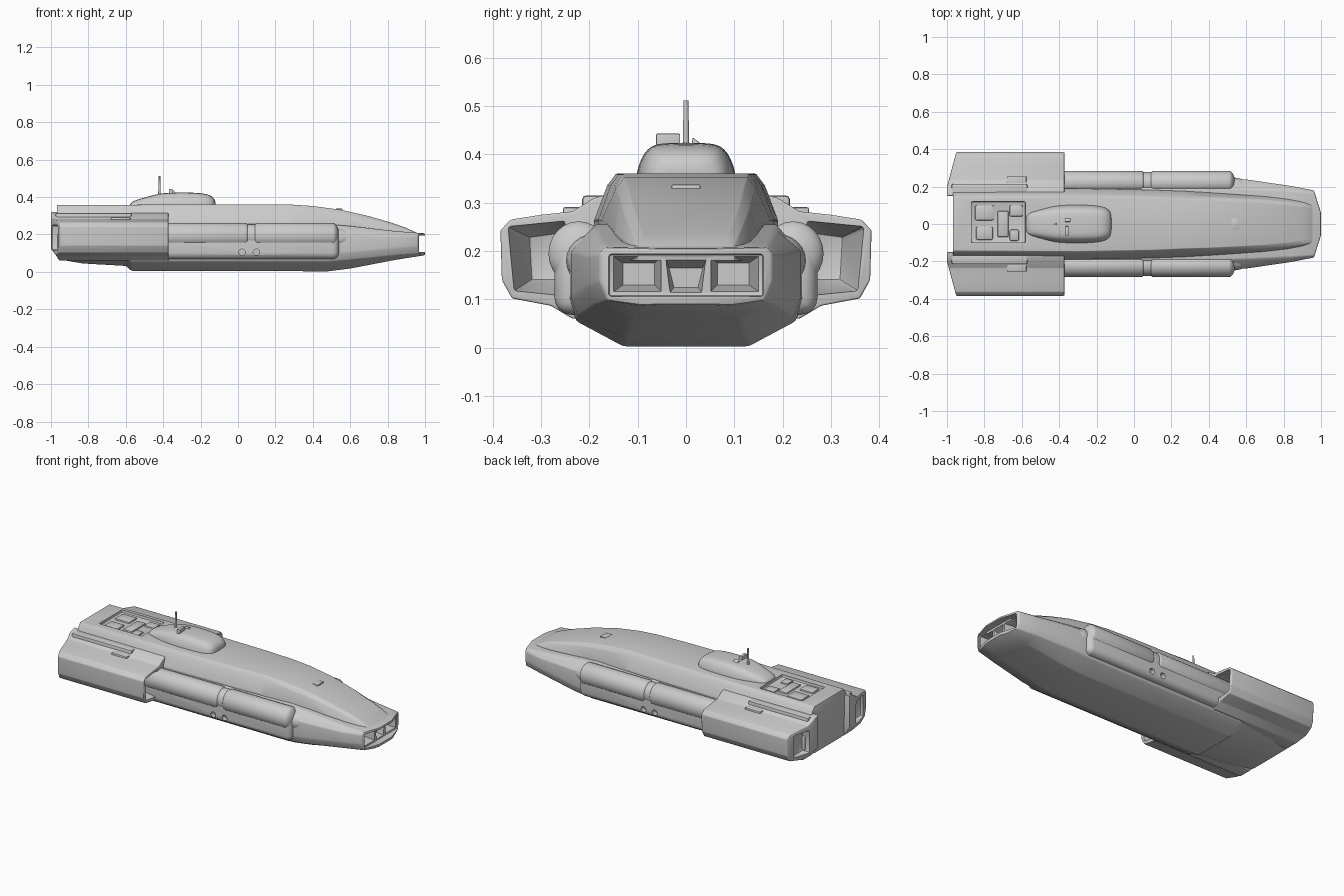
import bpy, bmesh, math
from mathutils import Matrix, Vector

if "Cube" in bpy.data.objects:
    bpy.data.objects.remove(bpy.data.objects["Cube"])


def finish(name, bm, bevel=0.0, segs=2, mirror=False, subsurf=0):
    bmesh.ops.recalc_face_normals(bm, faces=bm.faces[:])
    me = bpy.data.meshes.new(name)
    bm.to_mesh(me)
    bm.free()
    ob = bpy.data.objects.new(name, me)
    bpy.context.collection.objects.link(ob)
    bpy.ops.object.select_all(action='DESELECT')
    bpy.context.view_layer.objects.active = ob
    ob.select_set(True)
    if bevel:
        m = ob.modifiers.new("bevel", 'BEVEL')
        m.width, m.segments, m.limit_method = bevel, segs, 'ANGLE'
        m.angle_limit = math.radians(20)
    if subsurf:
        m = ob.modifiers.new("subsurf", 'SUBSURF')
        m.levels = m.render_levels = subsurf
    if mirror:
        m = ob.modifiers.new("mirror", 'MIRROR')
        m.use_axis = (False, True, False)
    for m in list(ob.modifiers):
        bpy.ops.object.modifier_apply(modifier=m.name)
    bpy.ops.object.shade_smooth_by_angle(angle=math.radians(35))
    return ob


def loft(rings):
    bm = bmesh.new()
    rows = [[bm.verts.new(p) for p in r] for r in rings]
    n = len(rows[0])
    for a, b in zip(rows, rows[1:]):
        for i in range(n):
            j = (i + 1) % n
            bm.faces.new((a[i], a[j], b[j], b[i]))
    bm.faces.new(rows[0])
    bm.faces.new(rows[-1])
    bmesh.ops.recalc_face_normals(bm, faces=bm.faces[:])
    return bm


def sym(x, half):
    return [(x, y, z) for y, z in half] + [(x, -y, z) for y, z in reversed(half)]


def slice_off(bm, co, no):
    bmesh.ops.bisect_plane(bm, geom=bm.verts[:] + bm.edges[:] + bm.faces[:],
                           plane_co=co, plane_no=no, clear_outer=True)
    bmesh.ops.holes_fill(bm, edges=[e for e in bm.edges if e.is_boundary])


def box(x0, x1, y0, y1, z0, z1):
    bm = bmesh.new()
    bmesh.ops.create_cube(bm, size=1)
    for v in bm.verts:
        v.co = ((x0 + x1) / 2 + v.co.x * (x1 - x0), (y0 + y1) / 2 + v.co.y * (y1 - y0),
                (z0 + z1) / 2 + v.co.z * (z1 - z0))
    return bm


def capsule(x0, x1, y, z, ry, rz, cap):
    bm = bmesh.new()
    bmesh.ops.create_uvsphere(bm, u_segments=24, v_segments=15, radius=1)
    bmesh.ops.rotate(bm, verts=bm.verts[:], matrix=Matrix.Rotation(math.pi / 2, 3, 'Y'))
    for v in bm.verts:
        s = 1 if v.co.x > 0 else -1
        half = (x1 - x0) / 2 - cap
        v.co = ((x0 + x1) / 2 + s * half + v.co.x * cap, y + v.co.y * ry, z + v.co.z * rz)
    return bm


def cut(ob, bm, bevel=0.0, mirror=False):
    tool = finish("cutter", bm, bevel, 2, mirror)
    tool.hide_render = True
    bpy.context.view_layer.objects.active = ob
    m = ob.modifiers.new("cut", 'BOOLEAN')
    m.operation, m.object, m.solver = 'DIFFERENCE', tool, 'EXACT'
    bpy.ops.object.modifier_apply(modifier=m.name)
    bpy.data.objects.remove(tool)
    bpy.ops.object.select_all(action='DESELECT')
    ob.select_set(True)
    bpy.ops.object.shade_smooth_by_angle(angle=math.radians(35))


# lower hull: x, keel z, keel half width, chine z, half width, shoulder z, top half width, top z
hull_rows = [
    (-.965, .068, .13, .085, .23, .20, .19, .255), (-.83, .045, .13, .075, .24, .20, .19, .255),
    (-.60, .032, .13, .065, .24, .20, .19, .255), (-.57, .006, .13, .055, .24, .20, .19, .255),
    (.48, .003, .13, .055, .242, .20, .19, .255), (.60, .018, .125, .065, .238, .20, .185, .245),
    (.84, .064, .11, .088, .203, .19, .175, .218), (1.0, .089, .09, .10, .172, .195, .165, .206)]
bm = loft([sym(x, [(wk, zk), (w - .015, zc), (w, zc + .04), (w, zs), (wt, zt)])
           for x, zk, wk, zc, w, zs, wt, zt in hull_rows])
for s in (1, -1):
    slice_off(bm, Vector((1, .06 * s, 0)), Vector((.11, .035 * s, 0)).normalized())
hull = finish("lower_hull", bm, .006)

# nose mouth with side ducts and a centre duct
cut(hull, box(.96, 1.1, -.16, .16, .106, .194), .006)
cut(hull, loft([[(x, y, z) for y, z in q] for x, q in (
    (.87, [(.065, .13), (.13, .13), (.13, .175), (.065, .175)]),
    (.97, [(.05, .115), (.152, .115), (.152, .19), (.05, .19)]))]), 0, True)
cut(hull, loft([sym(.92, [(.025, .125), (.035, .165)]), sym(.97, [(.034, .112), (.043, .185)])]))

# upper hull: x, top z, top half width, base half width
upper_rows = [(-.968, .357, .142, .192), (-.3, .36, .145, .19), (.1, .36, .138, .182),
              (.28, .36, .13, .175), (.40, .352, .127, .168), (.55, .332, .12, .158),
              (.70, .298, .112, .147), (.82, .263, .10, .133), (.90, .235, .09, .118),
              (.96, .207, .08, .10)]
upper = finish("upper_hull", loft([
    sym(x, [(wb, .18), (wb, .2 + .4 * (zt - .2)), (wt + .018, zt - .15 * (zt - .2)), (wt, zt)])
    for x, zt, wt, wb in upper_rows]), .007)
cut(upper, box(-.87, -.58, -.10, .12, .342, .40), .008)

# machinery in the sunken aft deck
for i, (x, y, sx, sy) in enumerate([(-.80, -.05, .045, .035), (-.80, .06, .05, .04), (-.70, 0, .03, .07),
                                    (-.64, -.06, .025, .03), (-.63, .07, .035, .03)]):
    finish(f"deck_machinery_{i}", box(x - sx, x + sx, y - sy, y + sy, .33, .351), .008)

# rear engine pods with open intakes and recessed exhausts
pod_profile = [(.15, .32), (.19, .31), (.235, .282), (.30, .275), (.363, .265), (.384, .243),
               (.381, .14), (.36, .102), (.28, .087), (.235, .06), (.15, .06)]
bm = loft([[(x, y, z) for y, z in pod_profile] for x in (-1.0, -.372)])
slice_off(bm, Vector((-1, .2, 0)), Vector((-.185, .05, 0)).normalized())
slice_off(bm, Vector((-.99, 0, .11)), Vector((-.4, 0, -.3)).normalized())
pods = finish("engine_pods", bm, .01, 3)
cut(pods, loft([[(x, y, z) for y, z in q] for x, q in (
    (-.56, [(.25, .14), (.32, .14), (.325, .23), (.25, .24)]),
    (-.36, [(.25, .105), (.352, .118), (.371, .15), (.371, .24), (.352, .253), (.25, .262)][:1]
     + [(.358, .116), (.371, .252), (.25, .264)]))]), .006)
cut(pods, box(-1.1, -.945, .225, .335, .115, .25), .012)
bpy.context.view_layer.objects.active = pods
pods.modifiers.new("mirror", 'MIRROR').use_axis = (False, True, False)
bpy.ops.object.modifier_apply(modifier="mirror")

# shoulder blocks between the pods and the upper hull
finish("shoulder_blocks", box(-.975, -.57, .15, .215, .25, .315), .008, mirror=True)
finish("shoulder_panels", box(-.68, -.575, .19, .255, .25, .291), .005, mirror=True)

# side sponsons with paired long tanks
sponson = finish("side_sponsons", box(-.52, .54, .10, .272, .068, .225), .035, 4)
for x in (.022, .098):
    bm = bmesh.new()
    bmesh.ops.create_cone(bm, cap_ends=True, segments=20, radius1=.017, radius2=.017, depth=.08,
                          matrix=Matrix.Translation((x, .28, .105)) @ Matrix.Rotation(math.pi / 2, 4, 'X'))
    cut(sponson, bm)
sponson.modifiers.new("mirror", 'MIRROR').use_axis = (False, True, False)
bpy.context.view_layer.objects.active = sponson
bpy.ops.object.modifier_apply(modifier="mirror")
for name, x0, x1 in (("aft_tanks", -.54, .07), ("fore_tanks", .072, .54)):
    finish(name, capsule(x0, x1, .222, .195, .063, .067, .035), mirror=True)
finish("tank_clamps", capsule(.0, .14, .22, .193, .058, .062, .03), mirror=True)
# fairings ahead of the tanks
finish("tank_fairings", capsule(.42, .62, .19, .18, .058, .055, .09), mirror=True)

# conning tower
tower_rows = [(-.58, .05, .365), (-.55, .065, .385), (-.46, .09, .408), (-.40, .105, .425),
              (-.22, .105, .425), (-.15, .092, .415), (-.118, .065, .385)]
finish("conning_tower", loft([sym(x, [(w, .32), (w, .365), (w * .78, h - .006), (w * .4, h)])
                              for x, w, h in tower_rows]), subsurf=2)

# mast, sensor box and fin
bm = bmesh.new()
bmesh.ops.create_cone(bm, cap_ends=True, segments=12, radius1=.007, radius2=.005, depth=.12,
                      matrix=Matrix.Translation((-.42, 0, .452)))
finish("mast", bm)
finish("sensor_box", box(-.37, -.35, -.062, -.012, .40, .443), .003)
finish("tower_fin", loft([[(x, .008, .40), (x, .04, .40), (x, .03, .423), (x, .014, .435)]
                          for x in (-.37, -.34)]), .002)
# small raised hatch on the fore deck
finish("fore_hatch", box(.52, .56, -.03, .03, .31, .338), .004)
